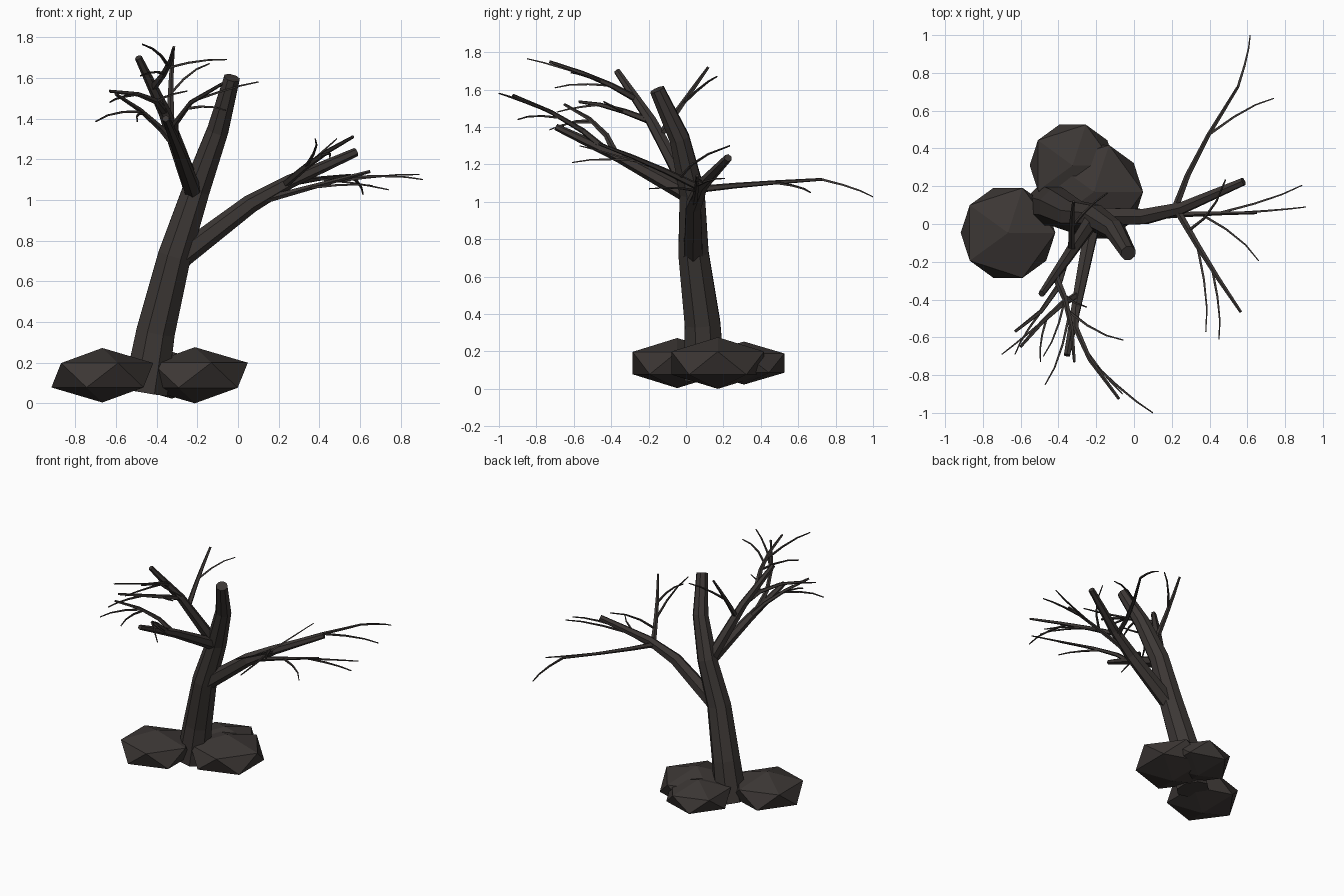
import bpy, bmesh, math
from mathutils import Vector

if "Cube" in bpy.data.objects:
    bpy.data.objects.remove(bpy.data.objects["Cube"])

mat = bpy.data.materials.new("dark_bark")
mat.diffuse_color = (0.045, 0.038, 0.035, 1)
mat.use_nodes = True
mat.node_tree.nodes["Principled BSDF"].inputs["Base Color"].default_value = mat.diffuse_color


def finish(name, bm):
    bmesh.ops.recalc_face_normals(bm, faces=bm.faces)
    me = bpy.data.meshes.new(name)
    bm.to_mesh(me)
    bm.free()
    me.materials.append(mat)
    ob = bpy.data.objects.new(name, me)
    bpy.context.collection.objects.link(ob)


def limb(name, pts, r0, r1, sides):
    """Tapered, capped, faceted tube along a path; returns the path."""
    pts = [Vector(p) for p in pts]
    bm = bmesh.new()
    rings = []
    n = len(pts)
    for i, p in enumerate(pts):
        t = (pts[min(i + 1, n - 1)] - pts[max(i - 1, 0)]).normalized()
        if i == 0:
            u = Vector((0, 1, 0)) if abs(t.y) < 0.75 else Vector((1, 0, 0))
        u = (u - t * u.dot(t)).normalized()
        v = t.cross(u)
        r = r0 + (r1 - r0) * i / (n - 1)
        angles = [math.tau * (k + 0.5) / sides for k in range(sides)]
        rings.append([bm.verts.new(p + (u * math.cos(a) + v * math.sin(a)) * r)
                      for a in angles])
    for a, b in zip(rings, rings[1:]):
        for k in range(sides):
            j = (k + 1) % sides
            bm.faces.new((a[k], a[j], b[j], b[k]))
    bm.faces.new(rings[0])
    bm.faces.new(rings[-1])
    finish(name, bm)
    return pts


def at(path, t):
    """Point and direction on a path; t counts segments."""
    i = min(int(t), len(path) - 2)
    return path[i].lerp(path[i + 1], t - i), (path[i + 1] - path[i]).normalized()


def bend(start, mid, tip):
    """Four points on a smooth arc through mid."""
    s, m, e = Vector(start), Vector(mid), Vector(tip)
    c = 2 * m - (s + e) / 2
    return [s.lerp(c, f).lerp(c.lerp(e, f), f) for f in (k / 3 for k in range(4))]


def grow(name, parent, t, mid, tip, twigs):
    """Secondary branch on a parent, with twigs that first follow it."""
    path = limb(name, bend(at(parent, t)[0], mid, tip), .02, .008, 5)
    for i, (tt, end) in enumerate(twigs):
        s, d = at(path, tt)
        e = Vector(end)
        m = (s + e) / 2 + d * (e - s).length * 0.1
        limb(f"{name}_twig_{i + 1}", bend(s, m, e), .009, .004, 4)


# Rocks around the foot
for i, (x, y, r, h) in enumerate([(-.667, -.047, .28, .134),
                                  (-.212, .17, .291, .138),
                                  (-.325, .31, .254, .115)]):
    bm = bmesh.new()
    bmesh.ops.create_icosphere(bm, subdivisions=1, radius=1)
    for v in bm.verts:
        v.co = Vector((x + v.co.x * r, y + v.co.y * r, .138 + v.co.z * h))
    finish(f"rock_{i + 1}", bm)

# Trunk
trunk = limb("trunk", [(-.455, .1, .055), (-.405, .088, .35), (-.312, .04, .725),
                       (-.205, .033, 1.05), (-.1, -.035, 1.34),
                       (-.03, -.155, 1.6)], .118, .042, 8)

# Main branches
right = limb("right_branch", [(-.275, .038, .725), (.06, .04, .98),
                              (.255, .085, 1.09), (.58, .225, 1.235)], .058, .022, 6)
fork = at(trunk, 2.92)[0]
front = limb("front_branch", [fork, (-.29, -.355, 1.24), (-.355, -.695, 1.4)],
             .045, .018, 6)
left = limb("left_branch", [fork, (-.36, -.185, 1.43), (-.49, -.37, 1.7)],
            .045, .018, 6)

# Secondary branches with their twigs
grow("right_back_branch", right, 1.8, (.335, .36, 1.095), (.55, .725, 1.12),
     [(3, (.615, 1, 1.027)), (2, (.74, .665, 1.05))])
grow("right_outer_branch", right, 1, (.35, .055, 1.06), (.65, .06, 1.14),
     [(2.5, (.91, .09, 1.1)), (2, (.89, .205, 1.125)), (1.5, (.66, -.195, 1.07))])
grow("right_front_branch", right, 1.85, (.39, -.2, 1.205), (.565, -.465, 1.31),
     [(1, (.38, -.57, 1.3)), (1.7, (.45, -.61, 1.21)), (.6, (.485, .235, 1.3))])
grow("front_tip_branch", front, 1.2, (-.28, -.63, 1.43), (-.08, -.925, 1.57),
     [(2.1, (.1, -1, 1.58)), (1.7, (-.06, -.9, 1.44))])
grow("front_side_branch", front, 1.05, (-.43, -.465, 1.4), (-.6, -.65, 1.52),
     [(1.9, (-.7, -.69, 1.385)), (1.8, (-.495, -.73, 1.385))])
grow("left_back_branch", left, .8, (-.33, 0, 1.55), (-.32, .12, 1.72),
     [(1.3, (-.14, .165, 1.67))])
grow("left_tip_branch", left, 1.45, (-.345, -.47, 1.655), (-.315, -.73, 1.75),
     [(1.6, (-.47, -.85, 1.765)), (1.4, (-.055, -.615, 1.69)), (1, (-.48, -.7, 1.61))])
grow("left_side_branch", left, 1, (-.44, -.4, 1.505), (-.63, -.57, 1.535),
     [(1, (-.25, -.44, 1.535)), (2, (-.63, -.69, 1.48))])
